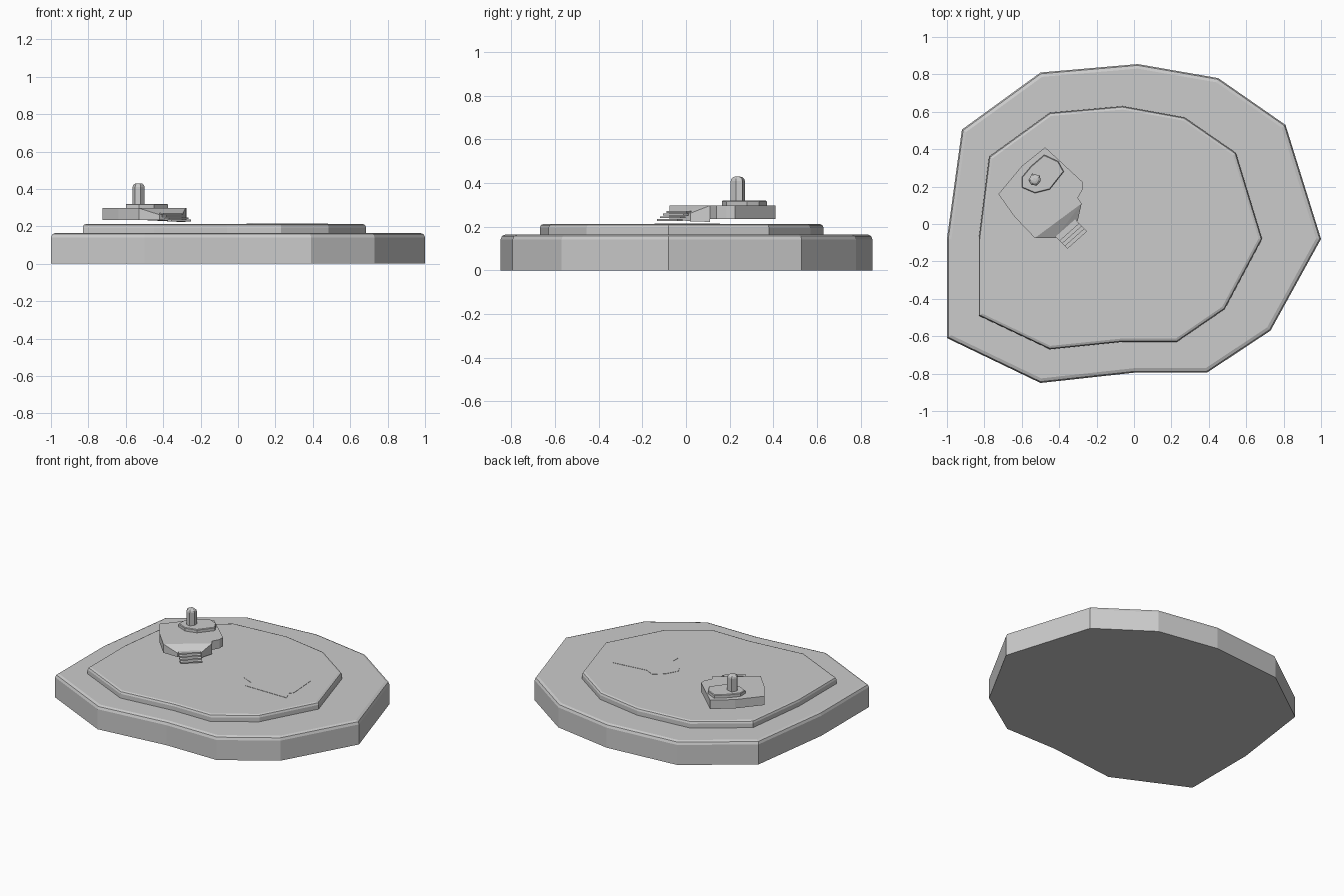
import bpy, bmesh, math
from mathutils import Vector

if "Cube" in bpy.data.objects:
    bpy.data.objects.remove(bpy.data.objects["Cube"])


def finish(bm, name):
    bmesh.ops.recalc_face_normals(bm, faces=bm.faces[:])
    me = bpy.data.meshes.new(name)
    bm.to_mesh(me)
    bm.free()
    ob = bpy.data.objects.new(name, me)
    bpy.context.collection.objects.link(ob)
    return ob


def slab(name, outline, z0, z1, bevel=0.0, segments=2):
    """Extrude an outline from z0 to z1 and round its top rim."""
    bm = bmesh.new()
    face = bm.faces.new([bm.verts.new((x, y, z0)) for x, y in outline])
    ext = bmesh.ops.extrude_face_region(bm, geom=[face], use_keep_orig=True)
    for v in ext["geom"]:
        if isinstance(v, bmesh.types.BMVert):
            v.co.z = z1
    bmesh.ops.recalc_face_normals(bm, faces=bm.faces[:])
    if bevel:
        rim = [e for e in bm.edges if all(v.co.z > z1 - 1e-5 for v in e.verts)]
        bmesh.ops.bevel(bm, geom=rim, offset=bevel, segments=segments,
                        profile=0.5, affect='EDGES')
    return finish(bm, name)


def hull(name, points):
    bm = bmesh.new()
    for p in points:
        bm.verts.new(p)
    bmesh.ops.convex_hull(bm, input=bm.verts[:])
    bmesh.ops.dissolve_limit(bm, angle_limit=0.01, verts=bm.verts[:], edges=bm.edges[:])
    return finish(bm, name)


# Island ground: two stacked irregular plates
slab("ground_base", [(-1, -.61), (-1, -.08), (-.92, .505), (-.5, .81), (.02, .855),
                     (.45, .78), (.81, .53), (1, -.08), (.73, -.57), (.39, -.795),
                     (0, -.795), (-.5, -.85)], 0, .165, .024)
slab("ground_upper", [(-.83, -.49), (-.83, -.08), (-.775, .36), (-.45, .595), (-.06, .63),
                      (.27, .57), (.545, .38), (.685, -.08), (.485, -.455), (.23, -.63),
                      (-.06, -.63), (-.45, -.67)], .16, .213, .018)

# Thin flat patch on the ground
slab("ground_patch", [(.045, .02), (.09, .1), (.155, .155), (.22, .125), (.46, .155),
                      (.475, -.055), (.455, -.08), (.48, -.145), (.16, -.145),
                      (.16, -.085), (.08, -.05)], .212, .215)

# Raised platform, slightly above the ground
slab("platform", [(-.725, .16), (-.6, .31), (-.475, .41), (-.275, .225), (-.275, .185),
                  (-.3, .14), (-.28, .11), (-.53, -.075), (-.64, .04)], .235, .297)

# Sloping front of the platform
hull("platform_slope", [(-.53, -.075, .297), (-.28, .11, .297), (-.42, -.075, .262),
                        (-.3, .02, .262), (-.53, -.075, .235), (-.28, .11, .222),
                        (-.42, -.075, .235), (-.3, .02, .225)])

# Thin treads descending from the slope
for i in range(4):
    out = Vector((.7, -.7)) * .02 * i
    a, b = Vector((-.42, -.068)) + out, Vector((-.315, .025)) + out
    d = Vector((.014, -.014))
    z = .272 - .012 * i
    slab(f"step_{i + 1}", [a, a + d * 1.6, b + d * 1.6, b], z - .009, z)

# Plinth and rounded standing stone
slab("plinth", [(-.48, .37), (-.405, .335), (-.375, .28), (-.45, .185), (-.53, .165),
                (-.6, .195), (-.6, .25), (-.55, .31)], .295, .32, .004, 1)
stone = slab("standing_stone", [(-.564, .235), (-.545, .27), (-.502, .258),
                                (-.5, .228), (-.52, .205), (-.55, .21)],
             .318, .43, .02, 3)
